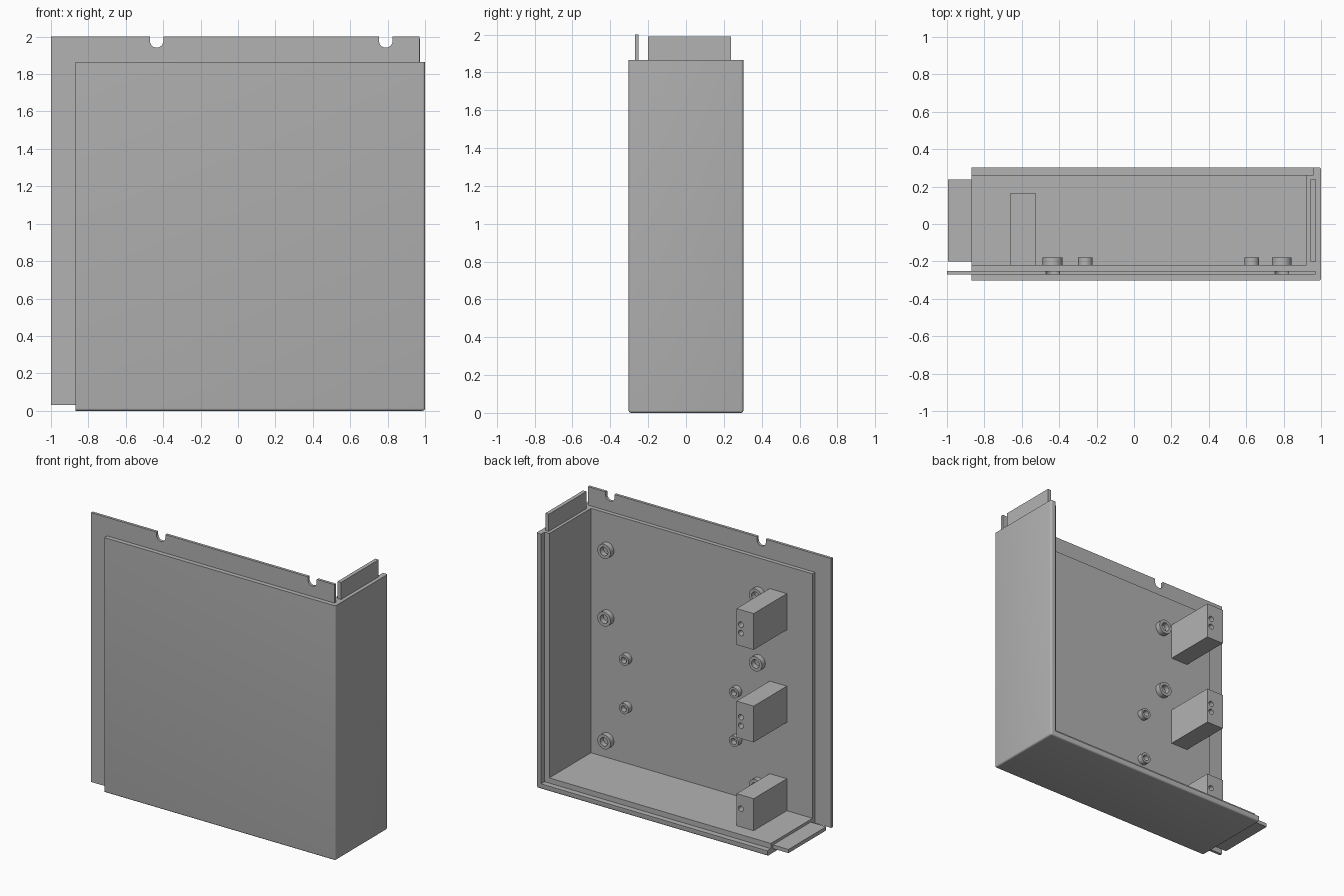
import bpy
import bmesh
from math import pi, radians, cos, sin
from mathutils import Vector, Matrix

cube = bpy.data.objects.get("Cube")
if cube:
    bpy.data.objects.remove(cube, do_unlink=True)

grey = bpy.data.materials.new("plain grey")
grey.use_nodes = True
colour = (0.448, 0.448, 0.448, 1)
grey.diffuse_color = colour
grey.node_tree.nodes["Principled BSDF"].inputs["Base Color"].default_value = colour


def make(name, bm):
    bmesh.ops.recalc_face_normals(bm, faces=bm.faces)
    mesh = bpy.data.meshes.new(name)
    bm.to_mesh(mesh)
    bm.free()
    obj = bpy.data.objects.new(name, mesh)
    bpy.context.scene.collection.objects.link(obj)
    mesh.materials.append(grey)
    return obj


def box_bm(low, high):
    low, high = Vector(low), Vector(high)
    bm = bmesh.new()
    bmesh.ops.create_cube(bm, size=1)
    for v in bm.verts:
        v.co = (low + high) / 2 + v.co * (high - low)
    return bm


def box(name, low, high):
    return make(name, box_bm(low, high))


def pin(x, z, y, radius, length):
    bm = bmesh.new()
    bmesh.ops.create_cone(bm, cap_ends=True, segments=24, radius1=radius,
                          radius2=radius, depth=length,
                          matrix=Matrix.Translation((x, y, z)) @ Matrix.Rotation(pi / 2, 4, "X"))
    return make("cutter", bm)


def carve(obj, cutters):
    for cutter in cutters:
        cutter.hide_render = True
        mod = obj.modifiers.new("carve", "BOOLEAN")
        mod.operation = "DIFFERENCE"
        mod.solver = "EXACT"
        mod.object = cutter
    bpy.context.view_layer.update()
    graph = bpy.context.evaluated_depsgraph_get()
    mesh = bpy.data.meshes.new_from_object(obj.evaluated_get(graph))
    obj.modifiers.clear()
    obj.data = mesh
    mesh.materials.clear()
    mesh.materials.append(grey)
    for cutter in cutters:
        bpy.data.objects.remove(cutter, do_unlink=True)


def smooth(obj):
    obj.data.shade_smooth()
    obj.data.set_sharp_from_angle(angle=radians(35))


# Panel with two walls, rounded along its outer edges
DEPTH, FLOOR, TOP, END = 0.303, -0.22, 1.865, -0.87
bm = box_bm((END, -DEPTH, 0), (1, DEPTH, TOP))


def outer(edge):
    mid = sum((v.co for v in edge.verts), Vector()) / 2
    return (mid.x > 0.99) + (mid.z < 0.01) + (abs(mid.y) > 0.3) == 2


bmesh.ops.bevel(bm, geom=[e for e in bm.edges if outer(e)], offset=0.013,
                segments=4, profile=0.5, affect="EDGES")
shell = make("corner_shell", bm)
carve(shell, [
    box("cavity", (-2, FLOOR, 0.077), (0.923, 1, 3)),
    box("rebate", (-2, 0.262, 0.039), (0.961, 1, 3)),
])
smooth(shell)

# Thin front plate with two rounded notches in its top edge
outline = [(-1, 2), (-1, 0.03), (0.97, 0.03), (0.97, 2)]
R = 0.036
for x in (0.79, -0.435):
    outline.append((x + R, 2))
    outline += [(x + R * cos(a), 1.977 - R * sin(a)) for a in
                (pi * i / 12 for i in range(13))]
    outline.append((x - R, 2))
bm = bmesh.new()
face = bm.faces.new([bm.verts.new((x, -0.27, z)) for x, z in outline])
side = bmesh.ops.extrude_face_region(bm, geom=[face])
bmesh.ops.translate(bm, vec=(0, 0.02, 0),
                    verts=[v for v in side["geom"] if isinstance(v, bmesh.types.BMVert)])
smooth(make("front_tongue_plate", bm))

# Tongues running through both walls
box("side_tongue", (0.945, -0.2, 0.03), (0.973, 0.237, 1.99))
box("bottom_tongue", (-0.995, -0.2, 0.03), (0.96, 0.237, 0.057))


# Hollow mounting bosses
def boss(name, x, z, radius, bore):
    profile = [(radius, -0.01), (radius, 0.04), (bore, 0.04), (bore, 0.002), (0, 0.002)]
    bm = bmesh.new()
    verts = [bm.verts.new((x + r, FLOOR + h, z)) for r, h in profile]
    edges = [bm.edges.new(pair) for pair in zip(verts, verts[1:])]
    bmesh.ops.spin(bm, geom=verts + edges, cent=(x, 0, z), axis=(0, 1, 0),
                   angle=2 * pi, steps=32)
    bmesh.ops.remove_doubles(bm, verts=bm.verts, dist=0.0005)
    smooth(make(name, bm))


for x in (-0.435, 0.79):
    for z in (0.207, 1.105, 1.6):
        boss("large_boss", x, z, 0.053, 0.031)
for x in (-0.26, 0.63):
    for z in (0.492, 0.847):
        boss("small_boss", x, z, 0.039, 0.022)

# Connector blocks with screw holes
for low, high, holes in ((1.4, 1.665, (1.495, 1.557)),
                         (0.723, 0.988, (0.818, 0.88)),
                         (0.046, 0.311, (0.21,))):
    block = box("connector_block", (-0.662, FLOOR - 0.01, low), (-0.523, 0.163, high))
    carve(block, [pin(-0.558, z, 0.163, 0.02, 0.12) for z in holes])
    smooth(block)
